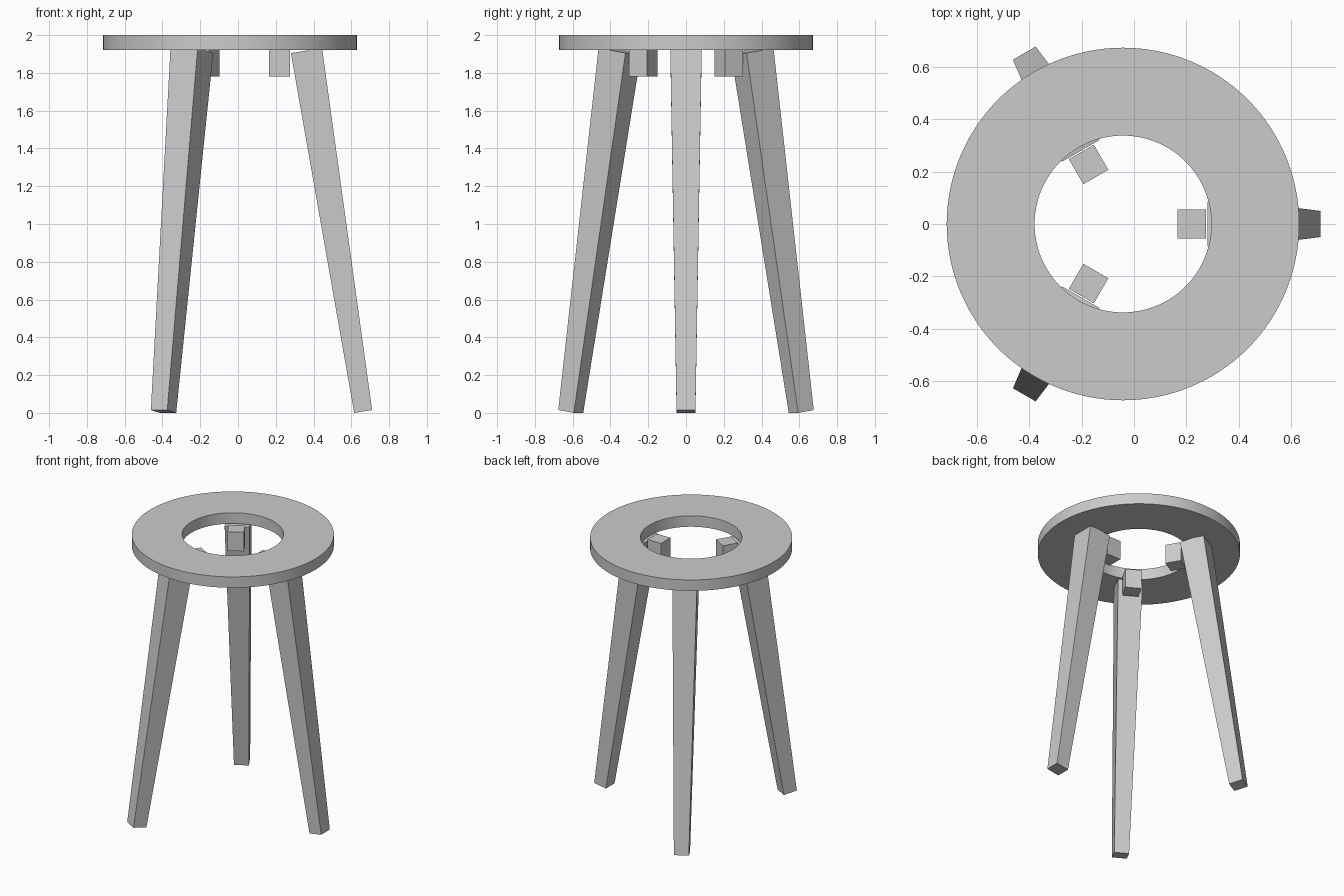
import bpy, bmesh, math
from mathutils import Matrix, Vector

cube = bpy.data.objects.get("Cube")
if cube:
    bpy.data.objects.remove(cube, do_unlink=True)

CENTRE = Matrix.Translation((-0.042, 0, 0))

grey = bpy.data.materials.new("plain_grey")
grey.use_nodes = True
colour = (0.6, 0.6, 0.6, 1)
grey.diffuse_color = colour
grey.node_tree.nodes["Principled BSDF"].inputs["Base Color"].default_value = colour


def make_object(name, bm, matrix):
    bm.transform(matrix)
    bmesh.ops.recalc_face_normals(bm, faces=bm.faces)
    mesh = bpy.data.meshes.new(name)
    bm.to_mesh(mesh)
    bm.free()
    mesh.materials.append(grey)
    obj = bpy.data.objects.new(name, mesh)
    bpy.context.collection.objects.link(obj)
    return obj


def make_prism(name, bottom, top, matrix):
    """Six-sided solid; each end is (inner x, inner z, outer x, outer z, half width)."""
    bm = bmesh.new()
    for xi, zi, xo, zo, w in (bottom, top):
        for p in ((xi, -w, zi), (xo, -w, zo), (xo, w, zo), (xi, w, zi)):
            bm.verts.new(p)
    bmesh.ops.convex_hull(bm, input=bm.verts)
    bmesh.ops.dissolve_limit(bm, angle_limit=0.005, verts=bm.verts, edges=bm.edges)
    return make_object(name, bm, matrix)


# Ring seat: a rectangular section spun about the axis
bm = bmesh.new()
section = [bm.verts.new((r, 0, z)) for r, z in
           ((0.337, 1.92), (0.672, 1.92), (0.672, 2), (0.337, 2))]
edges = [bm.edges.new((section[i], section[i - 1])) for i in range(4)]
bmesh.ops.spin(bm, geom=section + edges, axis=(0, 0, 1), cent=(0, 0, 0),
               angle=math.tau, steps=128, use_merge=True)
bmesh.ops.remove_doubles(bm, verts=bm.verts, dist=0.0001)
seat = make_object("ring_seat", bm, CENTRE)
bpy.context.view_layer.objects.active = seat
seat.select_set(True)
bpy.ops.object.shade_smooth_by_angle(angle=math.radians(30))

# Three splayed tapered legs, each with a small block inside the ring
for i, side in enumerate(("left", "back_right", "front_right")):
    place = CENTRE @ Matrix.Rotation(i * math.tau / 3, 4, "Z")
    make_prism(side + "_leg", (0.657, 0, 0.752, 0.015, 0.05),
               (0.322, 1.905, 0.487, 1.931, 0.083), place)
    make_prism(side + "_block", (0.207, 1.78, 0.317, 1.78, 0.055),
               (0.207, 1.92, 0.317, 1.92, 0.055), place)
